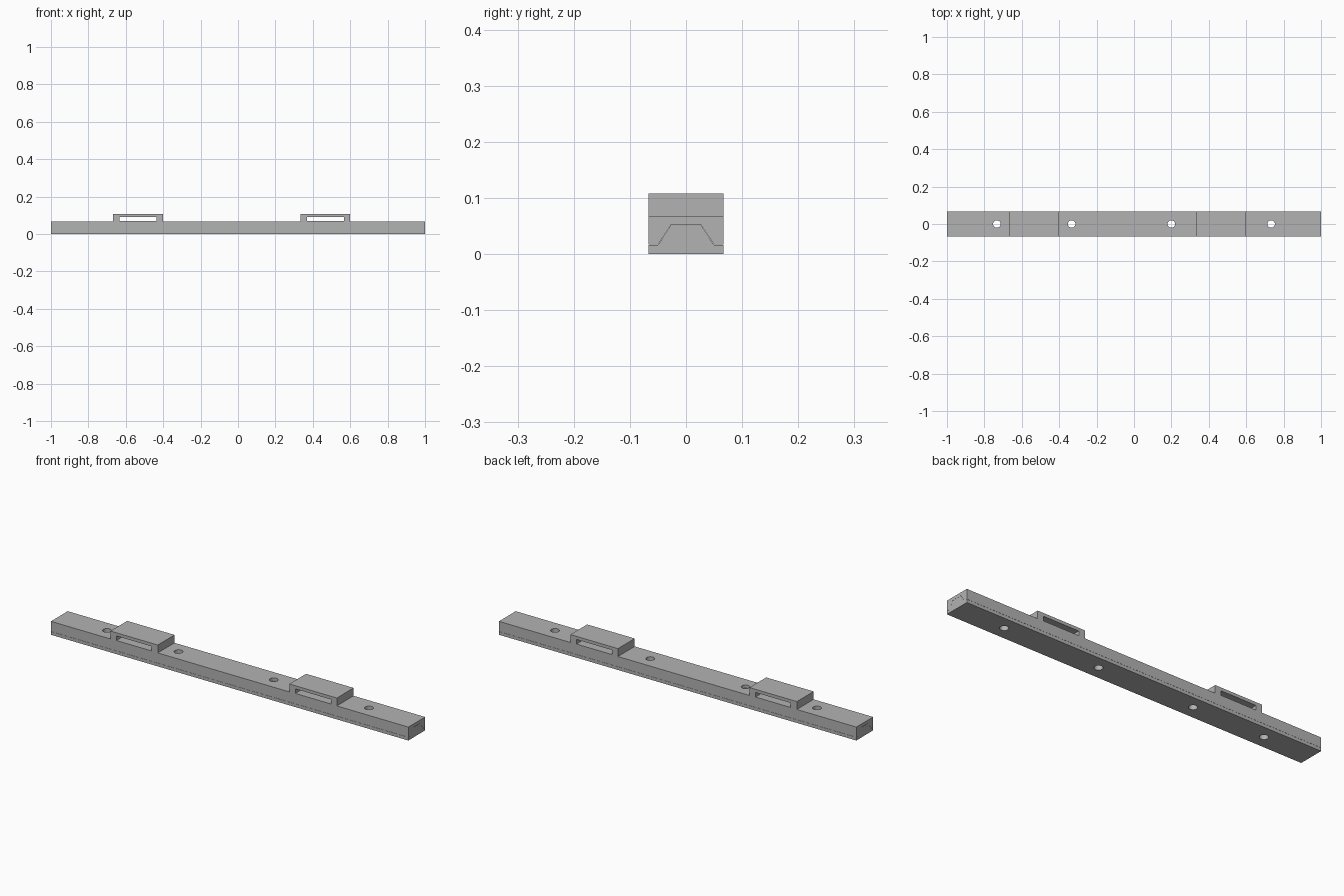
import bpy
import bmesh
from mathutils import Matrix, Vector

cube = bpy.data.objects.get("Cube")
if cube:
    bpy.data.objects.remove(cube, do_unlink=True)

HALF_W = 0.067
RAIL_TOP = 0.068
SEAM = 0.016
BRACKET_TOP = 0.108
SLOT_MARGIN = 0.034
BRACKETS = [(-0.667, -0.402), (0.334, 0.6)]
HOLES = [-0.733, -0.333, 0.2, 0.733]

grey = bpy.data.materials.new("plain grey")
grey.use_nodes = True
colour = (0.45, 0.45, 0.45, 1)
grey.diffuse_color = colour
grey.node_tree.nodes["Principled BSDF"].inputs["Base Color"].default_value = colour


def finish(name, bm):
    bmesh.ops.recalc_face_normals(bm, faces=bm.faces)
    mesh = bpy.data.meshes.new(name)
    bm.to_mesh(mesh)
    bm.free()
    mesh.materials.append(grey)
    obj = bpy.data.objects.new(name, mesh)
    bpy.context.collection.objects.link(obj)
    return obj


def prism(name, points, axis, half):
    """Extrude a closed outline symmetrically along x or y."""
    bm = bmesh.new()
    if axis == "x":
        verts = [bm.verts.new((-half, a, z)) for a, z in points]
        move = Vector((2 * half, 0, 0))
    else:
        verts = [bm.verts.new((a, -half, z)) for a, z in points]
        move = Vector((0, 2 * half, 0))
    face = bm.faces.new(verts)
    ext = bmesh.ops.extrude_face_region(bm, geom=[face], use_keep_orig=True)
    moved = [g for g in ext["geom"] if isinstance(g, bmesh.types.BMVert)]
    bmesh.ops.translate(bm, verts=moved, vec=move)
    return finish(name, bm)


def hole_cutter(x):
    bm = bmesh.new()
    bmesh.ops.create_cone(bm, cap_ends=True, segments=32, radius1=0.02,
                          radius2=0.02, depth=0.4, matrix=Matrix.Translation((x, 0, 0)))
    return finish("hole_cutter", bm)


def cut(obj, cutter):
    mod = obj.modifiers.new("cut", "BOOLEAN")
    mod.operation = "DIFFERENCE"
    mod.solver = "EXACT"
    mod.object = cutter
    cutter.hide_render = True
    cutter.hide_set(True)
    cutter.display_type = "WIRE"


def ridge(offset):
    """Left to right outline of the trapezoid ridge."""
    return [(-0.05, SEAM + offset), (-0.027, 0.051 + offset),
            (0.027, 0.051 + offset), (0.05, SEAM + offset)]


# Base strip with its raised trapezoid ridge
lower = prism("base_strip", [(-HALF_W, 0), (-HALF_W, SEAM), *ridge(0),
                             (HALF_W, SEAM), (HALF_W, 0)], "x", 1)

# Upper rail with the two raised brackets
outline = [(-1, SEAM + 0.0006), (-1, RAIL_TOP)]
for x0, x1 in BRACKETS:
    outline += [(x0, RAIL_TOP), (x0, BRACKET_TOP), (x1, BRACKET_TOP), (x1, RAIL_TOP)]
outline += [(1, RAIL_TOP), (1, SEAM + 0.0006)]
upper = prism("upper_rail", outline, "y", HALF_W)

# Groove under the rail that fits over the ridge
groove = prism("groove_cutter", [(-0.05, 0), *ridge(0.0006), (0.05, 0)], "x", 1.1)
cut(upper, groove)

# Slots through the brackets
for x0, x1 in BRACKETS:
    a, b = x0 + SLOT_MARGIN, x1 - SLOT_MARGIN
    low, high = RAIL_TOP + 0.001, 0.092
    cut(upper, prism("slot_cutter", [(a, low), (a, high), (b, high), (b, low)], "y", 0.2))

# Screw holes through both parts
for x in HOLES:
    cutter = hole_cutter(x)
    cut(upper, cutter)
    cut(lower, cutter)

# Bake the cuts and drop the helpers
bpy.context.view_layer.update()
graph = bpy.context.evaluated_depsgraph_get()
baked = [(o, bpy.data.meshes.new_from_object(o.evaluated_get(graph))) for o in (upper, lower)]
for obj, mesh in baked:
    obj.modifiers.clear()
    obj.data = mesh
for obj in list(bpy.context.collection.objects):
    if "_cutter" in obj.name:
        bpy.data.objects.remove(obj, do_unlink=True)
